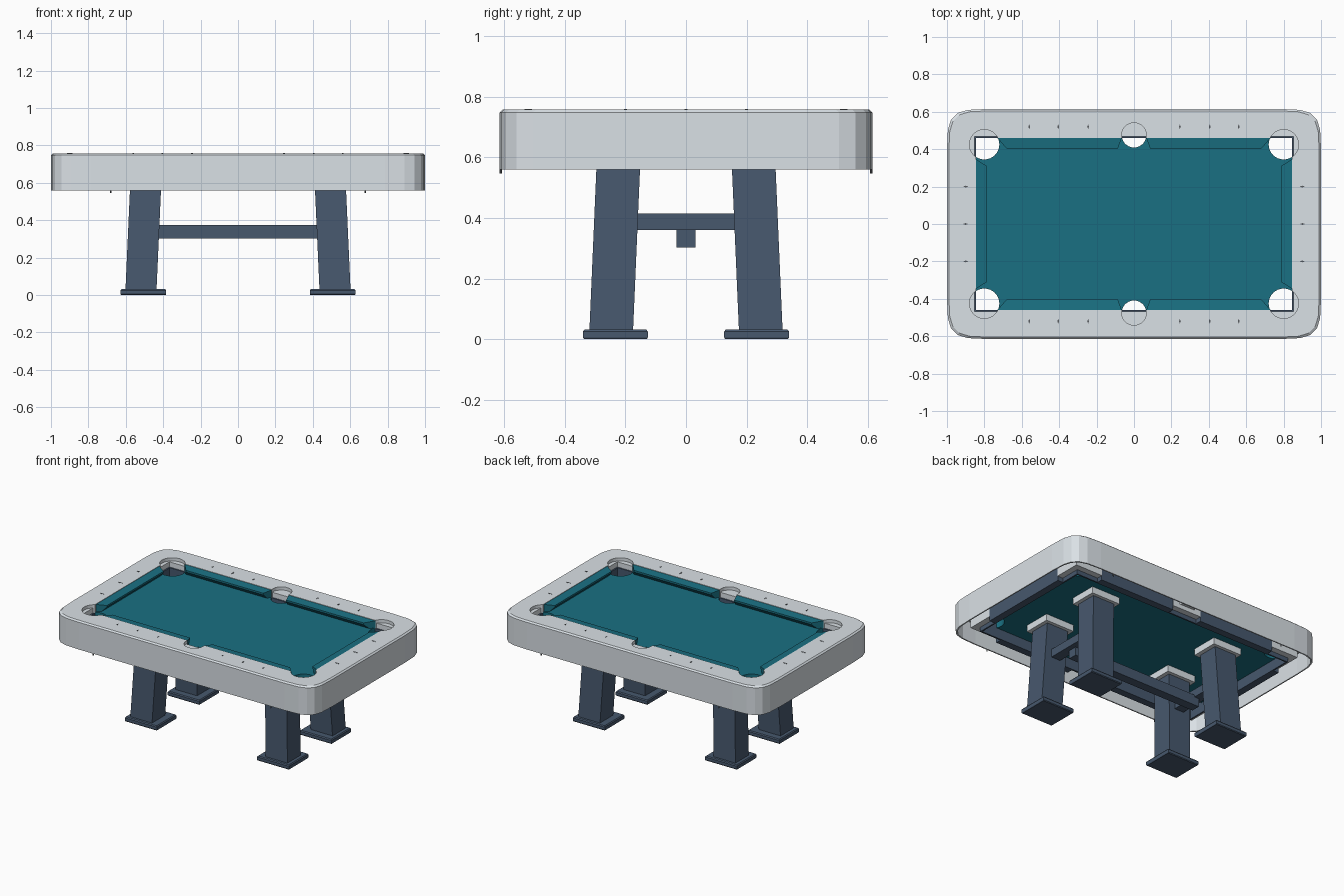
import bpy, bmesh, math

if "Cube" in bpy.data.objects:
    bpy.data.objects.remove(bpy.data.objects["Cube"])

def material(name, c):
    m = bpy.data.materials.new(name)
    m.diffuse_color = (*c, 1)
    m.use_nodes = True
    m.node_tree.nodes["Principled BSDF"].inputs["Base Color"].default_value = m.diffuse_color
    return m

GREY = material("pale_grey", (0.70, 0.75, 0.79))
TEAL = material("teal_cloth", (0.010, 0.162, 0.225))
SLATE = material("slate_blue", (0.063, 0.098, 0.155))
DARK = material("dark_grey", (0.10, 0.11, 0.12))

def add(name, verts, faces, mat=None):
    me = bpy.data.meshes.new(name)
    me.from_pydata(verts, [], faces)
    bm = bmesh.new()
    bm.from_mesh(me)
    bmesh.ops.recalc_face_normals(bm, faces=bm.faces)
    bm.to_mesh(me)
    bm.free()
    ob = bpy.data.objects.new(name, me)
    bpy.context.collection.objects.link(ob)
    if mat:
        me.materials.append(mat)
    return ob

def loft(name, rings, mat=None):
    """Skin equal-sized closed rings and cap both ends."""
    n = len(rings[0])
    verts = [p for r in rings for p in r]
    faces = [list(range(n)), list(range(len(verts) - n, len(verts)))]
    for k in range(len(rings) - 1):
        for i in range(n):
            j = (i + 1) % n
            faces.append([k*n + i, k*n + j, (k+1)*n + j, (k+1)*n + i])
    return add(name, verts, faces, mat)

def rect(cx, cy, hx, hy, z):
    return [(cx + a*hx, cy + b*hy, z) for a, b in ((-1, -1), (1, -1), (1, 1), (-1, 1))]

def box(name, x0, x1, y0, y1, z0, z1, mat=None):
    cx, cy, hx, hy = (x0+x1)/2, (y0+y1)/2, abs(x1-x0)/2, abs(y1-y0)/2
    return loft(name, [rect(cx, cy, hx, hy, z0), rect(cx, cy, hx, hy, z1)], mat)

# faceted soft corner, as distances in from the square corner
CORNER = [(0, .215), (.005, .11), (.022, .056), (.056, .022), (.11, .005), (.215, 0)]

def soft_rect(inset, z):
    hx, hy = 1 - inset, 0.615 - inset
    pts = []
    for sx, sy in ((1, 1), (-1, 1), (-1, -1), (1, -1)):
        corner = CORNER if sx == sy else CORNER[::-1]
        pts += [(sx*(hx - a), sy*(hy - b), z) for a, b in corner]
    return pts

def cylinder(name, x, y, r, z0, z1, mat=None, n=32):
    ring = lambda z: [(x + r*math.cos(2*math.pi*k/n), y + r*math.sin(2*math.pi*k/n), z) for k in range(n)]
    return loft(name, [ring(z0), ring(z1)], mat)

def cut(ob, cutters):
    for c in cutters:
        c.hide_render = True
        m = ob.modifiers.new("cut", 'BOOLEAN')
        m.operation, m.object, m.solver = 'DIFFERENCE', c, 'EXACT'
    bpy.context.view_layer.update()
    me = bpy.data.meshes.new_from_object(ob.evaluated_get(bpy.context.evaluated_depsgraph_get()))
    ob.modifiers.clear()
    ob.data = me
    for c in cutters:
        bpy.data.objects.remove(c)

IX, IY = 0.845, 0.46      # play area half sizes
BED, TOP = 0.705, 0.757
POCKETS = [(sx*0.80, sy*0.425, 0.08) for sx in (-1, 1) for sy in (-1, 1)]
POCKETS += [(0, sy*0.475, 0.066) for sy in (-1, 1)]

def pocket_cutters(z0, z1):
    return [cylinder("pocket_cutter", x, y, r, z0, z1) for x, y, r in POCKETS]

# rail and thin skirt: faceted shell, hollow below, open over the cloth
rail = loft("rail_and_skirt", [soft_rect(0, 0.56), soft_rect(0, 0.748), soft_rect(0.01, TOP)], GREY)
cut(rail, [loft("hollow_cutter", [soft_rect(0.008, 0.5), soft_rect(0.008, 0.70)]),
           box("opening_cutter", -IX, IX, -IY, IY, 0.6, 0.9)] + pocket_cutters(0.6, 0.9))

# cloth bed with pocket holes
bed = box("cloth_bed", -IX, IX, -IY, IY, 0.63, BED, TEAL)
cut(bed, pocket_cutters(0.5, 0.9))

# grey pocket liners and square housings behind the cloth
C = 0.009
def behind_bed():
    return [box("bed_cutter", -IX - C, IX + C, -IY - C, IY + C, 0.5, 0.8)]

for x, y, r in POCKETS:
    cut(cylinder("pocket_liner", x, y, r + 0.004, 0.62, 0.735, GREY), behind_bed())
    if x:
        sx, sy = math.copysign(1, x), math.copysign(1, y)
        h = box("corner_housing", sx*0.69, sx*0.897, sy*0.33, sy*0.512, 0.59, 0.70, GREY)
    else:
        h = box("side_housing", -0.11, 0.11, y - 0.037, y + 0.037, 0.59, 0.70, GREY)
    cut(h, behind_bed())

# slate apron: thin frame round the bed, thicker boards between pockets
T, W = 0.01, 0.05
for s in (-1, 1):
    box("long_frame", -IX - T, IX + T, s*IY, s*(IY + T), 0.56, 0.70, SLATE)
    box("end_frame", s*IX, s*(IX + T), -IY, IY, 0.56, 0.70, SLATE)
    box("end_apron", s*(IX + .002), s*(IX + W), -0.33, 0.33, 0.56, 0.70, SLATE)
    for t in (-1, 1):
        box("long_apron", t*0.11, t*0.69, s*(IY + .002), s*(IY + W), 0.56, 0.70, SLATE)

# cushions: undercut nose profile, mitred ends
PROFILE = [(0, BED), (0, TOP - .003), (0.058, 0.748), (0.058, 0.736), (0.03, BED)]

def cushion(name, back, nose, place):
    rings = []
    for e in (0, 1):
        rings.append([place(back[e] + (nose[e] - back[e]) * o/0.058, o, z) for o, z in PROFILE])
    loft(name, rings, TEAL)

for s in (-1, 1):
    for t in (-1, 1):
        cushion("long_cushion", (0.066, 0.73), (0.087, 0.68),
                lambda u, o, z: (t*u, s*(IY - o), z))
    cushion("end_cushion", (-0.347, 0.347), (-0.31, 0.31),
            lambda u, o, z: (s*(IX - o), u, z))

# sights on the rail top
def sight(x, y, hx, hy):
    pts = [(x-hx, y), (x, y-hy), (x+hx, y), (x, y+hy)]
    loft("rail_sight", [[(*p, TOP - .002) for p in pts], [(*p, TOP + .002) for p in pts]], DARK)

for s in (-1, 1):
    for x in (-0.56, -0.405, -0.245, 0.245, 0.405, 0.56):
        sight(x, s*0.52, 0.005, 0.012)
    for y in (-0.2, 0, 0.2):
        sight(s*0.90, y, 0.014, 0.005)

# leaning legs, foot pads, top plates and skirt pins
for sx in (-1, 1):
    for sy in (-1, 1):
        loft("leg", [rect(sx*0.519, sy*0.247, 0.083, 0.072, 0.02),
                     rect(sx*0.493, sy*0.222, 0.083, 0.072, 0.60)], SLATE)
        fx, fy = sx*0.506, sy*0.233
        loft("foot_pad", [rect(fx, fy, 0.119, 0.103, 0), rect(fx, fy, 0.122, 0.107, 0.005),
                          rect(fx, fy, 0.122, 0.107, 0.025), rect(fx, fy, 0.117, 0.102, 0.032)], SLATE)
        px, py = sx*0.493, sy*0.222
        box("leg_top_plate", px-.11, px+.11, py-.095, py+.095, 0.585, 0.632, GREY)
        cylinder("skirt_pin", sx*0.68, sy*0.611, 0.004, 0.546, 0.562, DARK, 8)

# stretchers
for s in (-1, 1):
    box("cross_stretcher", s*0.5 - .035, s*0.5 + .035, -0.19, 0.19, 0.36, 0.415, SLATE)
box("long_stretcher", -0.5, 0.5, -0.031, 0.031, 0.303, 0.374, SLATE)
